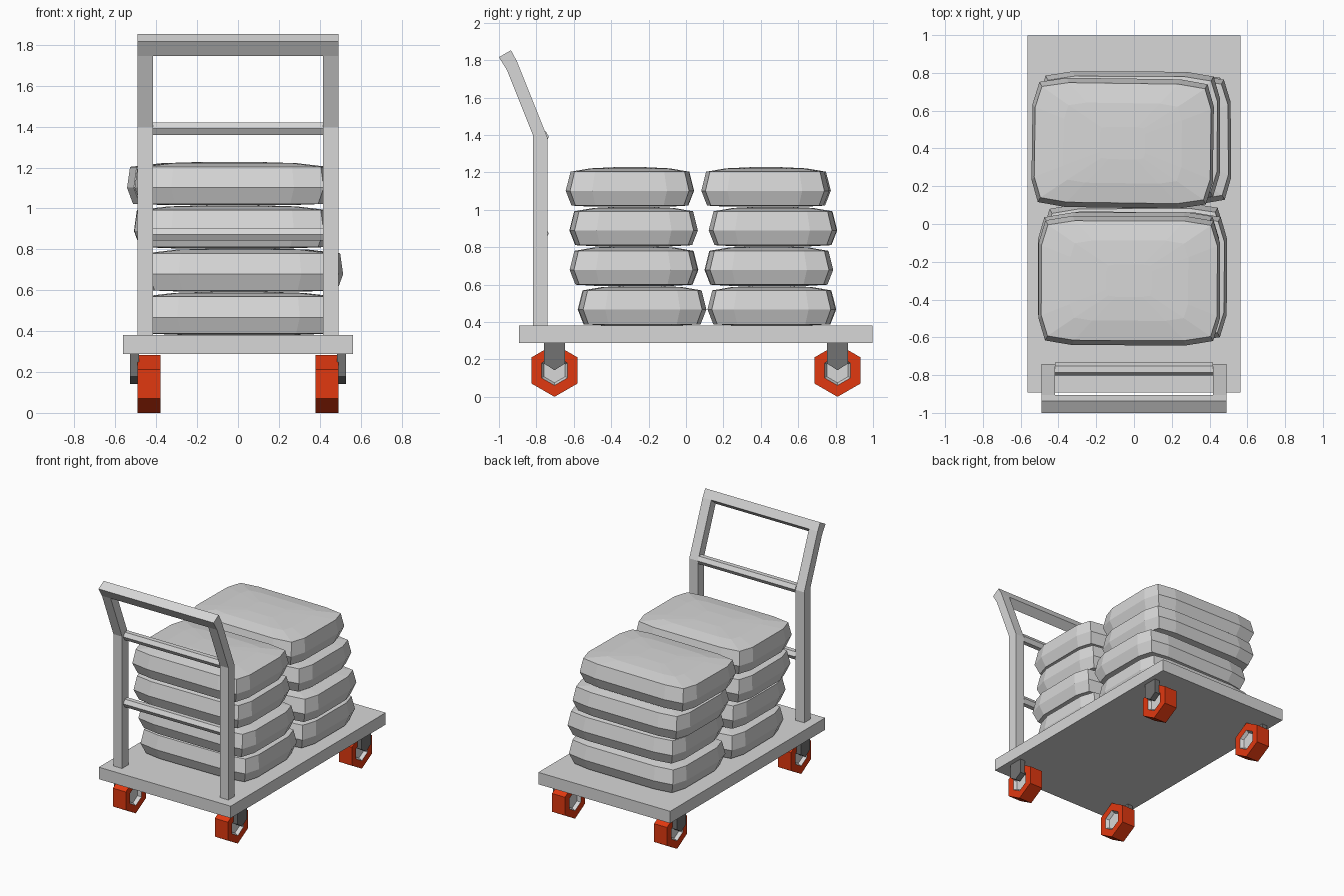
import bpy, bmesh, math
from mathutils import Matrix

if "Cube" in bpy.data.objects:
    bpy.data.objects.remove(bpy.data.objects["Cube"])


def material(name, rgb):
    m = bpy.data.materials.new(name)
    m.diffuse_color = (*rgb, 1)
    m.use_nodes = True
    m.node_tree.nodes["Principled BSDF"].inputs["Base Color"].default_value = m.diffuse_color
    return m


GREY = material("light grey", (0.68, 0.68, 0.68))
DARK = material("dark grey", (0.17, 0.17, 0.17))
ORANGE = material("orange", (0.75, 0.04, 0.005))


def loft(name, rings, mats):
    """Skin equal-length rings of points and cap both ends."""
    bm = bmesh.new()
    rows = [[bm.verts.new(p) for p in ring] for ring in rings]
    n = len(rows[0])
    for a, b in zip(rows, rows[1:]):
        for i in range(n):
            j = (i + 1) % n
            bm.faces.new((a[i], a[j], b[j], b[i]))
    bm.faces.new(rows[0])
    bm.faces.new(rows[-1])
    bmesh.ops.recalc_face_normals(bm, faces=bm.faces)
    mesh = bpy.data.meshes.new(name)
    bm.to_mesh(mesh)
    bm.free()
    for m in mats:
        mesh.materials.append(m)
    ob = bpy.data.objects.new(name, mesh)
    bpy.context.collection.objects.link(ob)
    return ob


def prism(name, profile, x0, x1, mat):
    """Extrude a (y, z) profile from x0 to x1."""
    return loft(name, [[(x, y, z) for y, z in profile] for x in (x0, x1)], [mat])


def hexagon(y, z, r, start=90):
    angles = [math.radians(start + 60 * k) for k in range(6)]
    return [(y + r * math.cos(a), z + r * math.sin(a)) for a in angles]


# Deck
prism("deck", [(-0.893, 0.288), (0.997, 0.288), (0.997, 0.38), (-0.893, 0.38)],
      -0.563, 0.563, GREY)

# Handle: bent uprights, top grip and two six-sided cross bars
upright = [(-0.818, 0.38), (-0.818, 1.398), (-0.957, 1.746), (-1.0, 1.816),
           (-0.936, 1.853), (-0.904, 1.794), (-0.741, 1.387), (-0.741, 0.38)]
for side, s in (("left", -1), ("right", 1)):
    prism(side + "_handle_upright", upright, s * 0.417, s * 0.491, GREY)
prism("handle_grip", upright[2:6], -0.417, 0.417, GREY)
for label, z in (("lower", 0.873), ("upper", 1.39)):
    prism(label + "_cross_bar", hexagon(-0.768, z, 0.035, 0), -0.417, 0.417, GREY)

# Casters: hexagonal wheels with recessed hubs, and an outer fork plate each
R = 0.141
wheel_steps = [(0.405, 0.066), (0.38, 0.08), (0.38, R),
               (0.491, R), (0.491, 0.08), (0.466, 0.066)]
for end, y in (("front", -0.703), ("rear", 0.81)):
    for side, s in (("left", -1), ("right", 1)):
        wheel = loft(f"{end}_{side}_wheel",
                     [[(s * x, *p) for p in hexagon(y, R, r)] for x, r in wheel_steps],
                     [ORANGE, GREY])
        verts = wheel.data.vertices
        for f in wheel.data.polygons:
            # hub faces lie wholly inside the tyre ring
            if all(math.hypot(verts[i].co.y - y, verts[i].co.z - R) < 0.1 for i in f.vertices):
                f.material_index = 1
        fork = [(y - 0.056, 0.29), (y - 0.056, 0.178), (y, 0.142),
                (y + 0.056, 0.178), (y + 0.056, 0.29)]
        prism(f"{end}_{side}_fork", fork, s * 0.485, s * 0.528, DARK)

# Sacks: pillow shapes lofted from a rounded outline
quarter = [(0.48, 0.2), (0.445, 0.318), (0.3, 0.342)]
outline = (quarter + [(0, 0.342)] + [(-x, y) for x, y in quarter[::-1]]
           + [(-x, -y) for x, y in quarter] + [(0, -0.342)]
           + [(x, -y) for x, y in quarter[::-1]])
layers = [(0.6, 0.6, 0), (0.94, 0.91, 0.006), (1, 1, 0.085),
          (0.97, 0.925, 0.187), (0.65, 0.62, 0.205), (0.25, 0.25, 0.211)]
# (x, y, yaw in degrees) from the bottom row up
stacks = {
    "front": [(0.0, -0.235, 0.4), (0.012, -0.278, -0.4), (-0.028, -0.28, 0.3), (-0.025, -0.3, -0.2)],
    "rear": [(0.01, 0.459, -0.4), (0.033, 0.443, 0.4), (-0.025, 0.465, -0.3), (-0.06, 0.428, -0.8)],
}
for end, row in stacks.items():
    for i, (x, y, yaw) in enumerate(row):
        sack = loft(f"{end}_sack_{i + 1}",
                    [[(px * sx, py * sy, z) for px, py in outline] for sx, sy, z in layers],
                    [GREY])
        sack.matrix_world = (Matrix.Translation((x, y, 0.382 + 0.2115 * i))
                             @ Matrix.Rotation(math.radians(yaw), 4, 'Z'))
